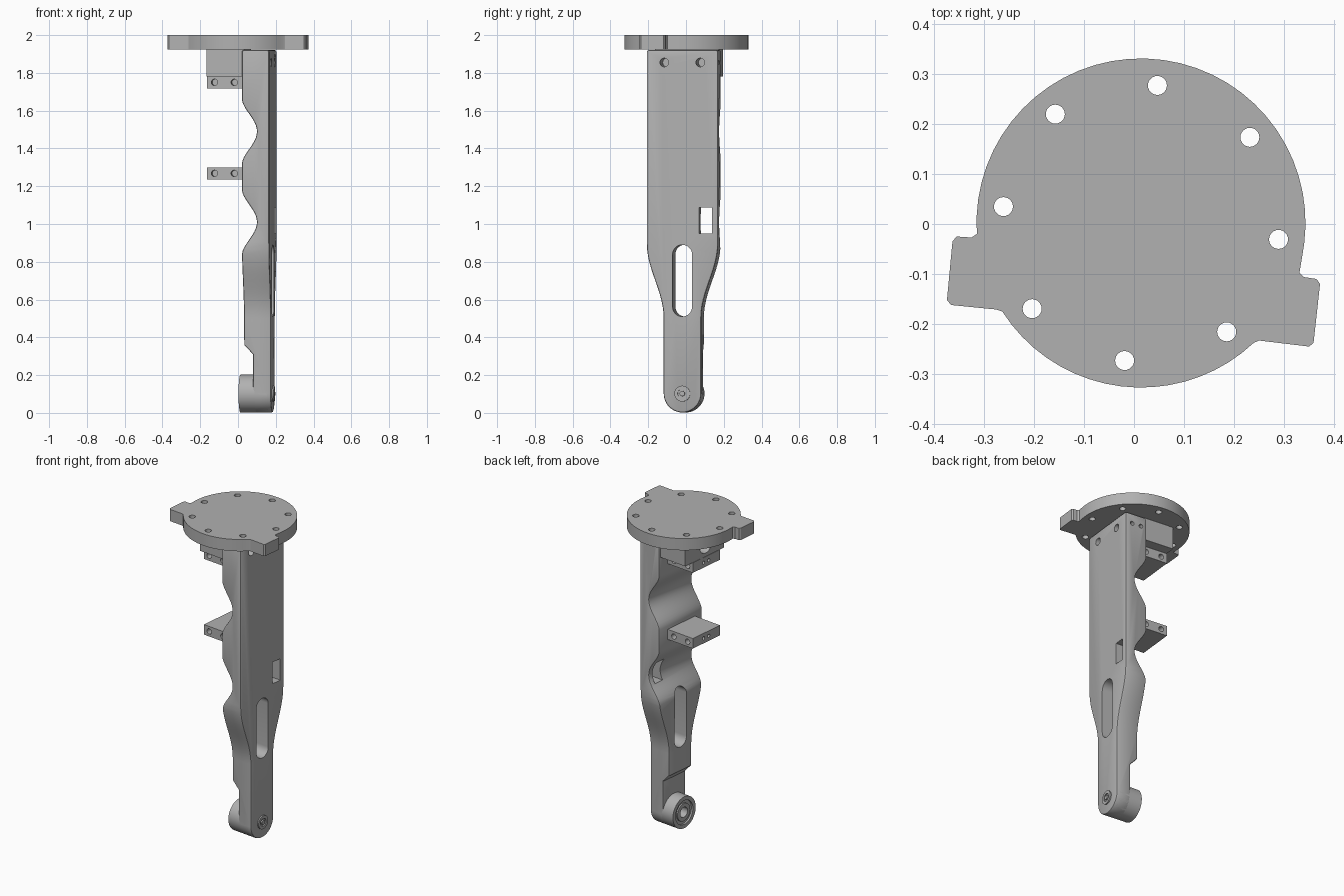
import bpy, bmesh
from math import sin, cos, pi, radians
from mathutils import Matrix, Vector

if "Cube" in bpy.data.objects:
    bpy.data.objects.remove(bpy.data.objects["Cube"], do_unlink=True)

grey = bpy.data.materials.new("plain_grey")
grey.use_nodes = True
COLOUR = (0.44, 0.44, 0.44, 1)
grey.diffuse_color = COLOUR
grey.node_tree.nodes["Principled BSDF"].inputs["Base Color"].default_value = COLOUR

TURN = Matrix.Rotation(radians(-6), 4, 'Z')


def prism(name, pts, axis, lo, hi):
    """Extrude a 2D outline along one axis."""
    place = {'X': lambda p, d: (d, p[0], p[1]),
             'Y': lambda p, d: (p[0], d, p[1]),
             'Z': lambda p, d: (p[0], p[1], d)}[axis]
    bm = bmesh.new()
    face = bm.faces.new([bm.verts.new(place(p, lo)) for p in pts])
    ext = bmesh.ops.extrude_face_region(bm, geom=[face])
    verts = [g for g in ext["geom"] if isinstance(g, bmesh.types.BMVert)]
    shift = Vector(place((0, 0), hi)) - Vector(place((0, 0), lo))
    bmesh.ops.translate(bm, verts=verts, vec=shift)
    bmesh.ops.recalc_face_normals(bm, faces=bm.faces)
    mesh = bpy.data.meshes.new(name)
    bm.to_mesh(mesh)
    bm.free()
    mesh.materials.append(grey)
    ob = bpy.data.objects.new(name, mesh)
    bpy.context.collection.objects.link(ob)
    return ob


def arc(cx, cy, r, a0, a1, n):
    return [(cx + r * cos(radians(a0 + (a1 - a0) * i / n)),
             cy + r * sin(radians(a0 + (a1 - a0) * i / n))) for i in range(n + 1)]


def circle(cx, cy, r, n=32):
    return arc(cx, cy, r, 0, 360, n)[:-1]


def rect(x0, x1, y0, y1):
    return [(x0, y0), (x1, y0), (x1, y1), (x0, y1)]


def activate(ob):
    bpy.ops.object.select_all(action='DESELECT')
    ob.select_set(True)
    bpy.context.view_layer.objects.active = ob


def boolean(ob, tool, operation='DIFFERENCE'):
    activate(ob)
    mod = ob.modifiers.new("cut", 'BOOLEAN')
    mod.operation, mod.object, mod.solver = operation, tool, 'EXACT'
    bpy.ops.object.modifier_apply(modifier=mod.name)
    bpy.data.objects.remove(tool, do_unlink=True)


def cut(ob, pts, axis, lo, hi):
    boolean(ob, prism("cutter", pts, axis, lo, hi))


def finish(ob, turn=True):
    if turn:
        ob.data.transform(TURN)
    activate(ob)
    bpy.ops.object.shade_smooth_by_angle(angle=radians(30))


# Mounting flange: round plate with two side tabs and a ring of holes
CX, CY, R = 0.014, 0.002, 0.329
left_tab = [(-.325, -.027), (-.355, -.025), (-.363, -.035), (-.374, -.152), (-.366, -.162), (-.275, -.171)]
right_tab = [(.25, -.233), (.35, -.245), (.359, -.238), (.372, -.12), (.365, -.11), (.339, -.106), (.331, -.097)]
outline = (arc(CX, CY, R, -7.3, 183.8, 32) + left_tab
           + arc(CX, CY, R, 212.6, 313.2, 18) + right_tab)
flange = prism("mounting_flange", outline, 'Z', 1.925, 2.0)
for i in range(8):
    a = radians(83.2 + 45 * i)
    cut(flange, circle(CX + .277 * cos(a), CY + .277 * sin(a), .019, 24), 'Z', 1.8, 2.1)
finish(flange, turn=False)

# Leg: tapered outline with round foot, trimmed by a scalloped side profile
N = 12
taper = [(.145 - .045 * cos(pi * i / N), .5 + .4 * i / N) for i in range(N + 1)]
leg_outline = (arc(0, .102, .1, 180, 360, 24) + taper + [(.19, 1.92), (-.19, 1.92)]
               + [(-y, z) for y, z in reversed(taper)])
leg = prism("leg", leg_outline, 'X', -.1, .186)


def scallop(zc, half=.17, depth=.08, n=20):
    steps = [1 - 2 * i / n for i in range(n + 1)]
    return [(.04 + depth * max(0, .5 + .5 * cos(pi * t)) ** .85, zc + half * t) for t in steps]


profile = ([(.3, 2.0), (.04, 2.0)] + scallop(1.49) + scallop(1.01)
           + [(.043, .36), (.09, .31), (.09, -.1), (.3, -.1)])
boolean(leg, prism("profile", profile, 'Y', -.4, .4), 'INTERSECT')
activate(leg)
bev = leg.modifiers.new("rim", 'BEVEL')
bev.width, bev.segments, bev.limit_method = .009, 2, 'ANGLE'
bev.angle_limit = radians(55)
bpy.ops.object.modifier_apply(modifier=bev.name)

# Openings: long slot, small window, screw holes
slot = arc(0, .838, .052, 0, 180, 16) + arc(0, .562, .052, 180, 360, 16)
cut(leg, slot, 'X', -.2, .4)
cut(leg, rect(.09, .157, .95, 1.087), 'X', -.2, .4)
for y in (-.096, .095):
    cut(leg, circle(y, 1.855, .023, 24), 'X', -.2, .4)
for x in (.08, .14):
    cut(leg, circle(x, 1.855, .013, 16), 'Y', .15, .3)
finish(leg)

# Foot hub with bearing recess on the inner end
hub = prism("foot_hub", circle(0, .102, .1, 48), 'X', .013, .165)
cut(hub, circle(0, .102, .076), 'X', -.1, .025)
cut(hub, circle(0, .102, .032), 'X', -.1, .1)
finish(hub)
race = prism("bearing_race", circle(0, .102, .056), 'X', .016, .05)
cut(race, circle(0, .102, .032), 'X', -.1, .2)
finish(race)

# Washer and pin on the outer end
washer = prism("outer_washer", circle(0, .102, .042), 'X', .18, .194)
cut(washer, circle(0, .102, .024), 'X', .187, .3)
finish(washer)
pin = prism("pin", circle(0, .102, .014, 20), 'X', .18, .196)
finish(pin)

# Two bracket shelves with screw holes in their ends and edge
for name, z in (("lower_shelf", 1.268), ("upper_shelf", 1.75)):
    shelf = prism(name, rect(-.152, .055, z - .032, z + .032), 'Y', -.125, .115)
    for x in (-.112, -.007):
        for lo, hi in ((-.2, -.075), (.065, .2)):
            cut(shelf, circle(x, z, .017, 20), 'Y', lo, hi)
    for y in (-.025, .02):
        cut(shelf, circle(y, z, .01, 16), 'X', -.2, -.11)
    finish(shelf)

# Block under the flange, with a bore in its outer side
block = prism("top_block", rect(-.15, .05, 1.782, 1.926), 'Y', -.16, .18)
cut(block, circle(0, 1.853, .05), 'X', -.3, -.09)
finish(block)
